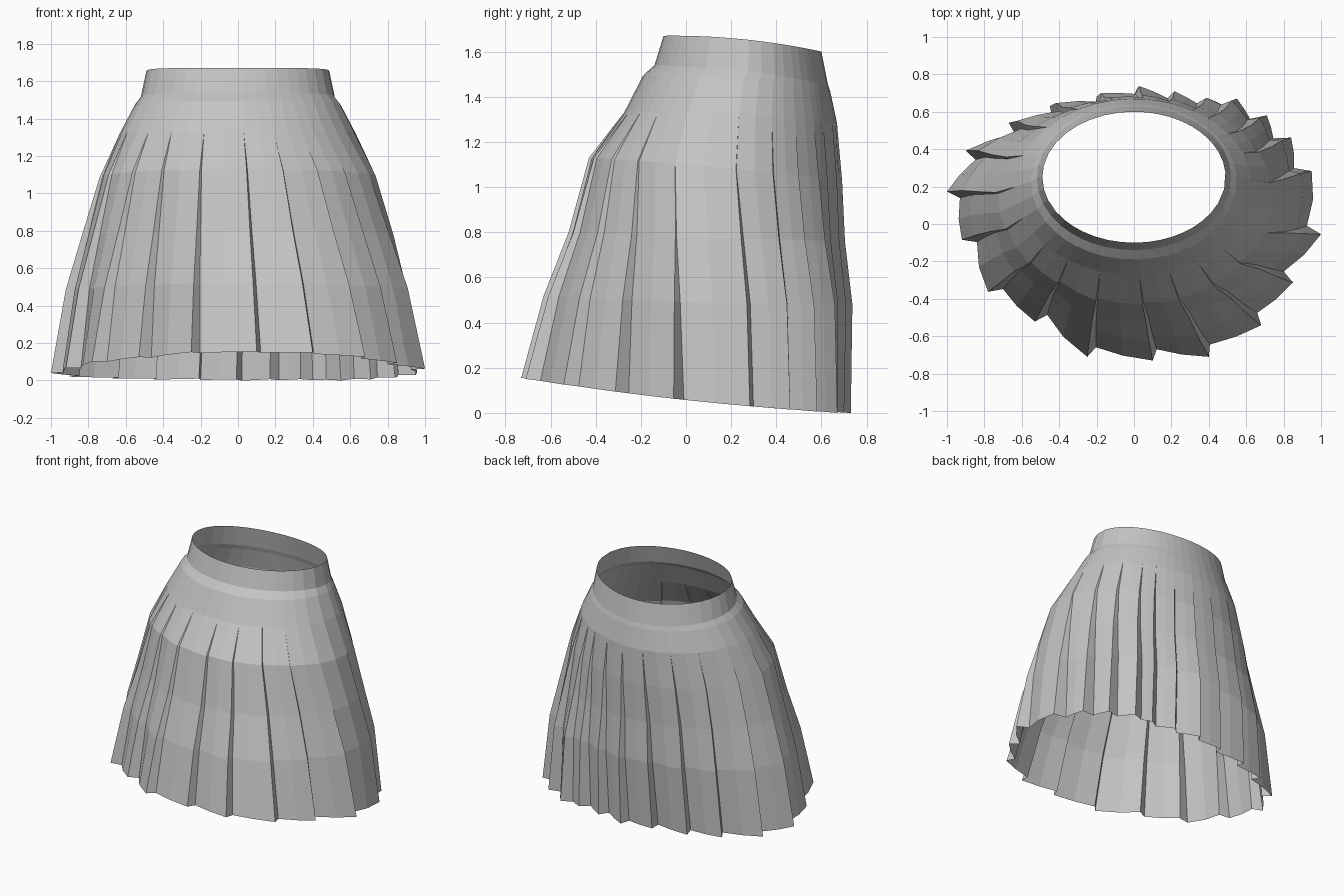
import bpy, bmesh
from math import sin, cos, atan2, hypot, pi, radians

cube = bpy.data.objects.get("Cube")
if cube:
    bpy.data.objects.remove(cube, do_unlink=True)

# Cloth colour
cloth = bpy.data.materials.new("grey cloth")
cloth.use_nodes = True
cloth.diffuse_color = (0.55, 0.55, 0.55, 1)
cloth.node_tree.nodes["Principled BSDF"].inputs["Base Color"].default_value = (0.55, 0.55, 0.55, 1)

# Rings from waist to hem: half width, front y, back y, front z, back z, pleat progress
RINGS = [
    (0.49, -0.10, 0.60, 1.67, 1.60, 0),
    (0.52, -0.14, 0.63, 1.54, 1.45, 0),
    (0.55, -0.19, 0.64, 1.495, 1.42, 0),
    (0.63, -0.275, 0.67, 1.33, 1.28, 0),
    (0.73, -0.43, 0.69, 1.13, 1.03, 0.27),
    (0.815, -0.52, 0.70, 0.80, 0.76, 0.55),
    (0.895, -0.63, 0.73, 0.52, 0.48, 0.77),
    (0.97, -0.73, 0.72, 0.155, 0.0, 1),
]
HALF_X, HALF_Y = 0.97, 0.73

# Outer pleat corners at the hem, counterclockwise from the front
TIPS = [
    (0.10, -0.73), (0.40, -0.71), (0.68, -0.54), (0.85, -0.31), (1.0, -0.05),
    (0.95, 0.29), (0.84, 0.47), (0.71, 0.59), (0.55, 0.68), (0.40, 0.68),
    (0.22, 0.71), (0.02, 0.74), (-0.20, 0.69), (-0.45, 0.64), (-0.67, 0.55),
    (-0.90, 0.40), (-1.0, 0.18), (-0.92, -0.08),
    (-0.78, -0.36), (-0.53, -0.52), (-0.25, -0.71),
]
DEPTH = 0.08    # pleat fold depth at the hem
FOLD = 0.03     # angle taken by the fold, wider on the left hip

polar = [(atan2(y / HALF_Y, x / HALF_X), hypot(x / HALF_X, y / HALF_Y)) for x, y in TIPS]


def pleat_amount(angle, progress):
    """Folds open lower down on the left hip."""
    start = 0.5 * max(0, cos(angle)) ** 10
    return max(0, (progress - start) / (1 - start))


def ring_point(ring, angle, radius):
    half, front, back, z_front, z_back, progress = ring
    # Side pleats sweep forward as they fall
    twist = radians(3 + 17 * cos(angle) * abs(cos(angle)))
    a = angle - twist * (1 - progress)
    y = (front + back) / 2 + (back - front) / 2 * radius * sin(a)
    k = (y - front) / (back - front)
    # The waist arches up at the sides and the hem dips
    sag = (0.04 * progress - 0.02) * cos(a) ** 2
    return half * radius * cos(a), y, z_front + (z_back - z_front) * k - sag


def ring_points(ring):
    """For each pleat: outer corner, inner corner, middle of the next panel."""
    progress = ring[5]
    points = []
    for i, (angle, radius) in enumerate(polar):
        amount = pleat_amount(angle, progress)
        outer = 1 + (radius - 1) * progress
        inner = outer - DEPTH * amount
        inner_angle = angle + FOLD * (1 + max(0, cos(angle))) * amount
        next_angle, next_radius = polar[(i + 1) % len(polar)]
        next_outer = 1 + (next_radius - 1) * progress
        gap = (next_angle - inner_angle) % (2 * pi)
        points += [
            ring_point(ring, angle, outer),
            ring_point(ring, inner_angle, inner),
            ring_point(ring, inner_angle + gap / 2, (inner + next_outer) / 2),
        ]
    return points


# Pleated cloth with waistband as one open shell
bm = bmesh.new()
rows = [[bm.verts.new(p) for p in ring_points(r)] for r in RINGS]
count = len(rows[0])
for upper, lower in zip(rows, rows[1:]):
    for i in range(count):
        j = (i + 1) % count
        bm.faces.new((lower[i], lower[j], upper[j], upper[i]))
bmesh.ops.remove_doubles(bm, verts=bm.verts[:], dist=0.0005)

mesh = bpy.data.meshes.new("pleated_skirt")
bm.to_mesh(mesh)
bm.free()
mesh.materials.append(cloth)
skirt = bpy.data.objects.new("pleated_skirt", mesh)
bpy.context.collection.objects.link(skirt)
